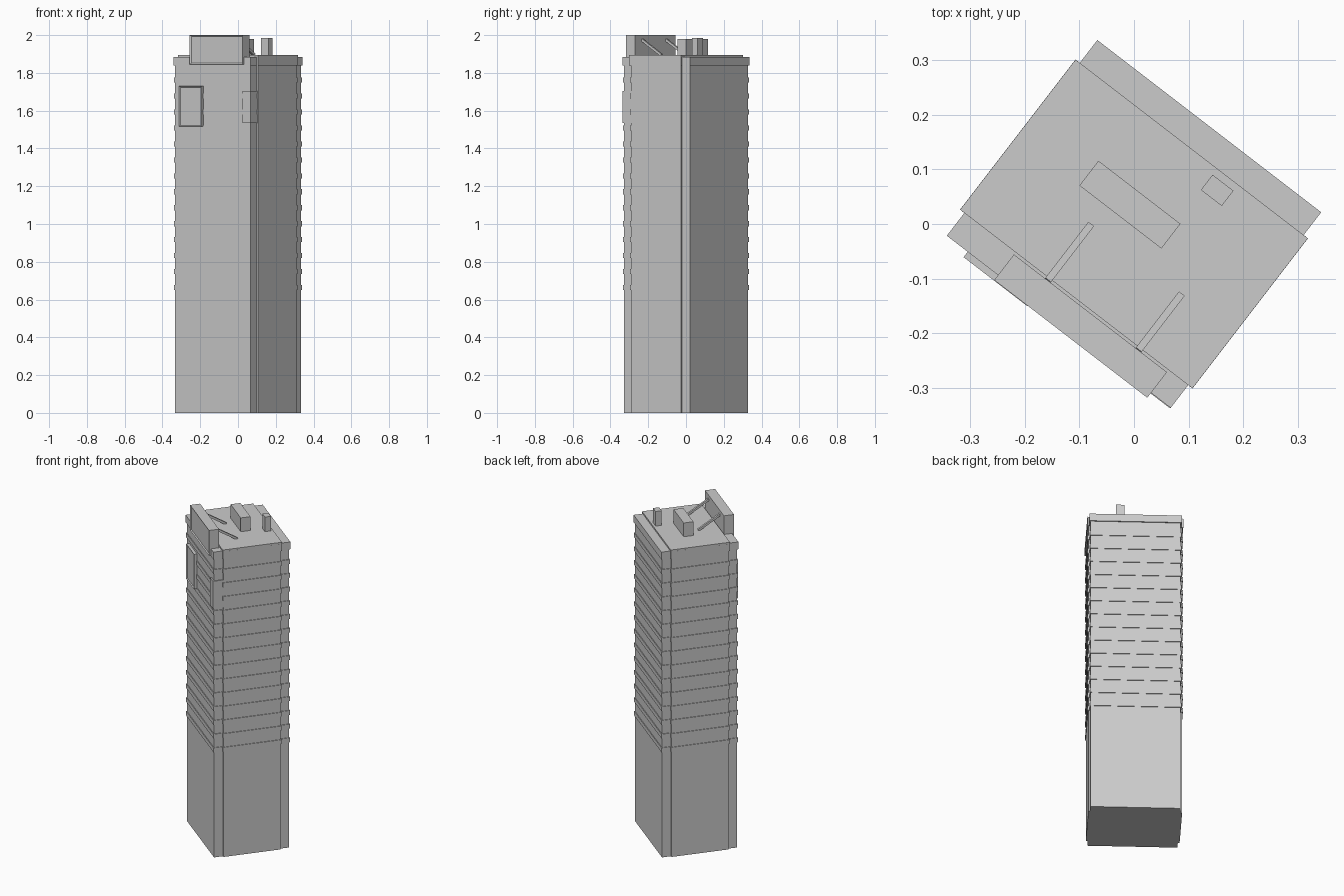
import bpy, bmesh, math
from mathutils import Matrix, Vector

cube = bpy.data.objects.get("Cube")
if cube:
    bpy.data.objects.remove(cube, do_unlink=True)

TURN = Matrix.Rotation(math.atan2(-0.61, 0.793), 4, 'Z')  # whole tower is turned on its site

grey = bpy.data.materials.new("concrete grey")
grey.use_nodes = True
COLOUR = (0.6, 0.6, 0.6, 1)
grey.diffuse_color = COLOUR
grey.node_tree.nodes["Principled BSDF"].inputs["Base Color"].default_value = COLOUR


def finish(name, bm):
    bmesh.ops.recalc_face_normals(bm, faces=bm.faces)
    mesh = bpy.data.meshes.new(name)
    bm.to_mesh(mesh)
    bm.free()
    mesh.materials.append(grey)
    obj = bpy.data.objects.new(name, mesh)
    obj.matrix_world = TURN
    bpy.context.collection.objects.link(obj)
    return obj


def box(name, u, v, z, frame=0, depth=0):
    """Box between limits; frame and depth sink a panel into its front face."""
    bm = bmesh.new()
    size = Vector((u[1] - u[0], v[1] - v[0], z[1] - z[0]))
    mid = Vector((sum(u), sum(v), sum(z))) / 2
    bmesh.ops.create_cube(bm, size=1, matrix=Matrix.Translation(mid) @ Matrix.Diagonal(size.to_4d()))
    if frame:
        bm.normal_update()
        front = [f for f in bm.faces if f.normal.y < -0.9]
        bmesh.ops.inset_region(bm, faces=front, thickness=frame)
        bmesh.ops.translate(bm, verts=front[0].verts, vec=(0, depth, 0))
    return finish(name, bm)


def cross_slab(name, grow, z0, z1):
    """Stepped-corner footprint extruded between two heights."""
    a, b = 0.262 + grow, 0.252 + grow   # half widths of the middle and the end bays
    c, d = 0.167 + grow, 0.2195 + grow  # half depths of the middle and the end bays
    quarter = [(a, c), (b, c), (b, d)]
    outline = []
    for sx, sy in ((1, 1), (-1, 1), (-1, -1), (1, -1)):
        pts = quarter if sx * sy > 0 else quarter[::-1]
        outline += [(sx * x, sy * y) for x, y in pts]
    bm = bmesh.new()
    face = bm.faces.new([bm.verts.new((x, y, z0)) for x, y in outline])
    top = bmesh.ops.extrude_face_region(bm, geom=[face])["geom"]
    bmesh.ops.translate(bm, verts=[g for g in top if isinstance(g, bmesh.types.BMVert)],
                        vec=(0, 0, z1 - z0))
    return finish(name, bm)


# Tower shaft, floor ledges and parapet
cross_slab("tower_shaft", 0, 0, 1.85)
for i in range(14):
    z = 0.65 + i * 0.0845
    cross_slab(f"floor_ledge_{i + 1}", 0.004, z, z + 0.027)
cross_slab("parapet", 0.0062, 1.84, 1.885)
box("roof_slab", (-0.268, 0.268), (-0.173, 0.173), (1.88, 1.895))

# Roof plant
box("plant_room", (-0.122, 0.067), (-0.005, 0.052), (1.89, 1.98))
box("roof_vent", (0.059, 0.107), (0.124, 0.159), (1.89, 1.985))

# Billboard with its back struts
box("billboard", (-0.14, 0.213), (-0.237, -0.178), (1.845, 2.0), 0.009, 0.006)
for i, u in enumerate((-0.062, 0.147)):
    start, end = Vector((u, -0.18, 1.975)), Vector((u, -0.051, 1.895))
    axis = end - start
    bm = bmesh.new()
    bmesh.ops.create_cube(bm, size=1, matrix=Matrix.Translation((start + end) / 2)
                          @ axis.to_track_quat('Z', 'X').to_matrix().to_4x4()
                          @ Matrix.Diagonal((0.013, 0.013, axis.length, 1)))
    finish(f"billboard_strut_{i + 1}", bm)

# Wall signs
box("wall_sign", (-0.21, -0.063), (-0.238, -0.215), (1.515, 1.73), 0.009, 0.005)
box("corner_sign", (0.205, 0.2575), (-0.227, -0.167), (1.535, 1.705))
